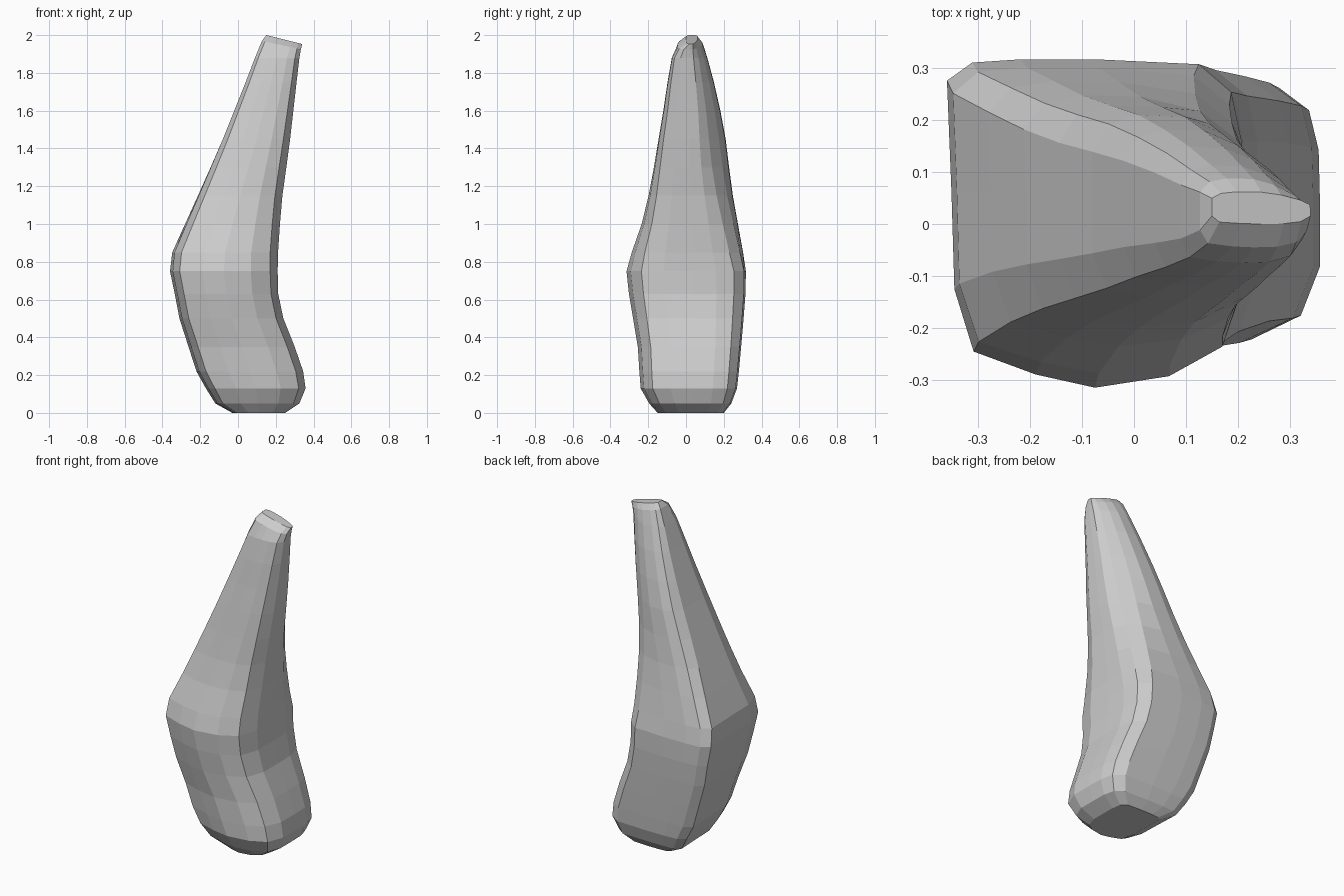
import bpy, bmesh

if "Cube" in bpy.data.objects:
    bpy.data.objects.remove(bpy.data.objects["Cube"])

# Unit cross-sections (x, y in -1..1): squarish lower body, narrowing upper neck
LOWER = [(-.82, -.78), (-.4, -.92), (0, -1), (.5, -.93), (.86, -.75), (1, -.38), (1, .1), (.99, .5),
         (.92, .8), (.7, .97), (0, 1), (-.5, 1), (-.83, .98), (-1, .87), (-.97, .2), (-.95, -.4)]
UPPER = [(-.85, -.88), (-.4, -.97), (0, -1), (.45, -.98), (.8, -.85), (1, -.5), (1, -.1), (.98, .22),
         (.78, .5), (.4, .8), (0, .98), (-.5, 1), (-.82, .9), (-1, .6), (-1, .1), (-1, -.5)]

# Outline at each level: z, x min, x max, y min, y max
LEVELS = [(0, -.03, .25, -.15, .2), (.05, -.12, .325, -.195, .24), (.13, -.17, .358, -.24, .27),
          (.22, -.22, .345, -.247, .28), (.35, -.262, .3, -.255, .292), (.5, -.31, .24, -.28, .305),
          (.63, -.335, .213, -.302, .315), (.75, -.36, .21, -.315, .317), (.85, -.348, .212, -.287, .302),
          (1, -.28, .222, -.235, .275), (1.15, -.212, .235, -.198, .248), (1.3, -.145, .256, -.17, .228),
          (1.45, -.08, .276, -.145, .21), (1.6, -.02, .293, -.12, .182), (1.75, .04, .31, -.098, .148),
          (1.88, .09, .325, -.075, .113)]

bm = bmesh.new()
rings = []


def add_ring(z, x0, x1, y0, y1, blend, tilt=0.0):
    """One section, blended between the two shapes; tilt lowers the right side."""
    ring = []
    for (ax, ay), (bx, by) in zip(LOWER, UPPER):
        u = ax + (bx - ax) * blend
        v = ay + (by - ay) * blend
        x = (x0 + x1) / 2 + u * (x1 - x0) / 2
        y = (y0 + y1) / 2 + v * (y1 - y0) / 2
        ring.append(bm.verts.new((x, y, z - tilt * (x - x0))))
    rings.append(ring)


# Body
for z, x0, x1, y0, y1 in LEVELS:
    add_ring(z, x0, x1, y0, y1, min(1, max(0, (z - .75) / .65)))

# Sloping blunt tip
add_ring(1.97, .127, .333, -.045, .088, 1, .22)
add_ring(2.0, .15, .34, 0, .062, 1, .25)

for a, b in zip(rings, rings[1:]):
    n = len(a)
    for i in range(n):
        j = (i + 1) % n
        bm.faces.new((a[i], a[j], b[j], b[i]))
bm.faces.new(list(reversed(rings[0])))
bm.faces.new(rings[-1])
bmesh.ops.recalc_face_normals(bm, faces=bm.faces)

mesh = bpy.data.meshes.new("tapered_stone")
bm.to_mesh(mesh)
bm.free()
stone = bpy.data.objects.new("tapered_stone", mesh)
bpy.context.collection.objects.link(stone)
